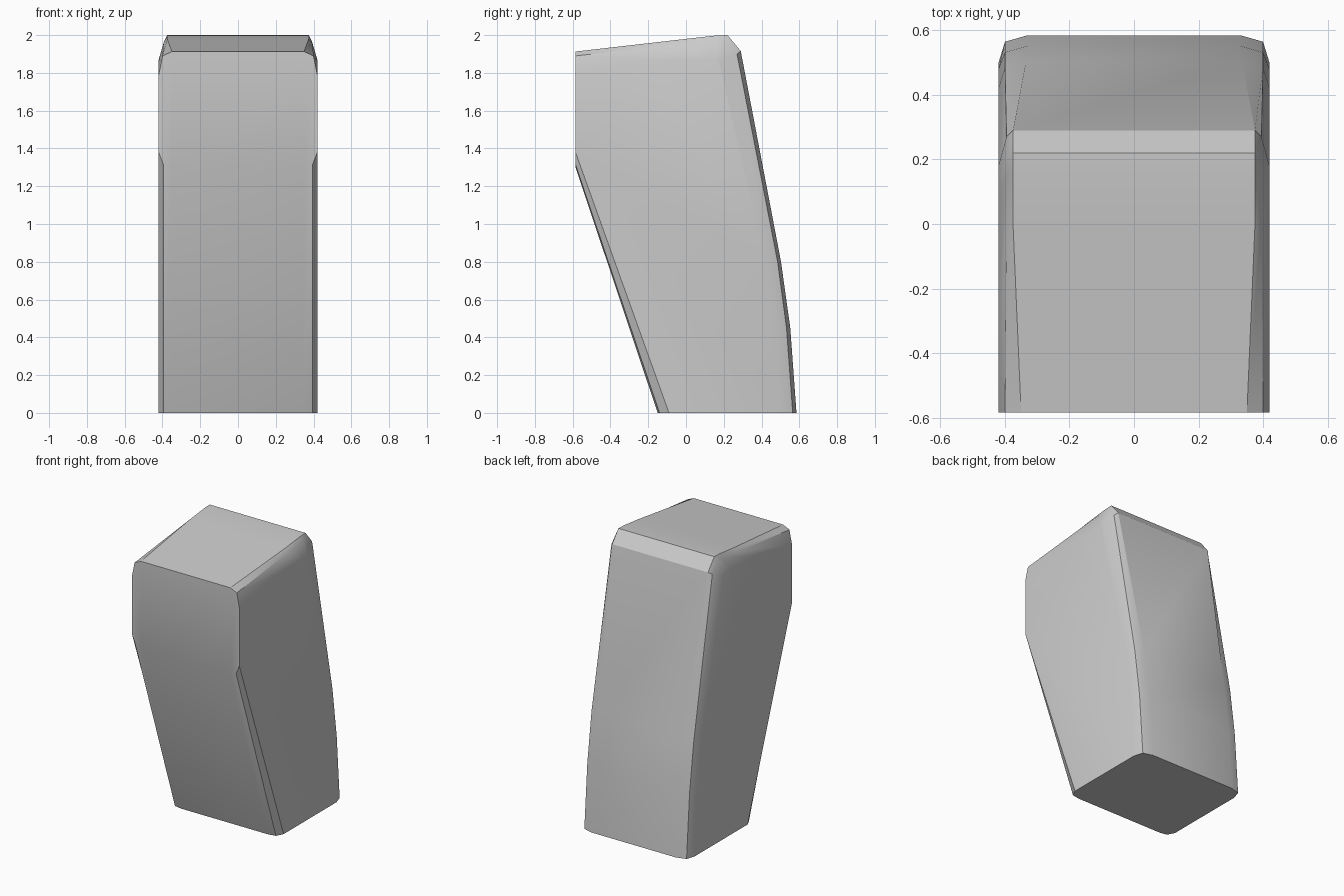
import bpy, bmesh, math

if "Cube" in bpy.data.objects:
    bpy.data.objects.remove(bpy.data.objects["Cube"])

# Side outlines as (x, y, z): face edge, chamfer ridge and flat side
face_edge = [(.34, -.15, 0), (.35, -.585, 1.30), (.35, -.585, 1.913), (.375, 0, 1.98),
             (.375, .16, 1.998), (.375, .22, 2.0), (.375, .29, 1.915),
             (.335, .503, .80), (.33, .552, .45), (.33, .585, 0)]
ridge = [(.395, -.14, 0), (.395, -.585, 1.315), (.40, -.585, 1.89), (.395, 0, 1.955),
         (.39, .16, 1.97), (.392, .21, 1.965), (.395, .27, 1.90),
         (.40, .485, .80), (.40, .532, .45), (.40, .565, 0)]
side = [(.42, -.09, 0), (.42, -.585, 1.38), (.42, -.585, 1.79), (.42, -.2, 1.865),
        (.42, .10, 1.87), (.42, .165, 1.87), (.42, .18, 1.86),
        (.42, .42, .80), (.42, .48, .40), (.42, .50, 0)]

bm = bmesh.new()


def add_ring(points, sign):
    return [bm.verts.new((sign * x, y, z)) for x, y, z in points]


# Loft the outlines from the left side to the right side
rings = [add_ring(p, -1) for p in (side, ridge, face_edge)]
rings += [add_ring(p, 1) for p in (face_edge, ridge, side)]
for a, b in zip(rings, rings[1:]):
    for i in range(len(a)):
        j = (i + 1) % len(a)
        bm.faces.new((a[i], a[j], b[j], b[i]))

# Close both flat sides
bm.faces.new(rings[0])
bm.faces.new(rings[-1])
bmesh.ops.recalc_face_normals(bm, faces=bm.faces)

mesh = bpy.data.meshes.new("bent_block")
bm.to_mesh(mesh)
bm.free()
block = bpy.data.objects.new("bent_block", mesh)
bpy.context.collection.objects.link(block)

# Soft shading over the shallow bends only
bpy.context.view_layer.objects.active = block
block.select_set(True)
bpy.ops.object.shade_smooth_by_angle(angle=math.radians(25))
